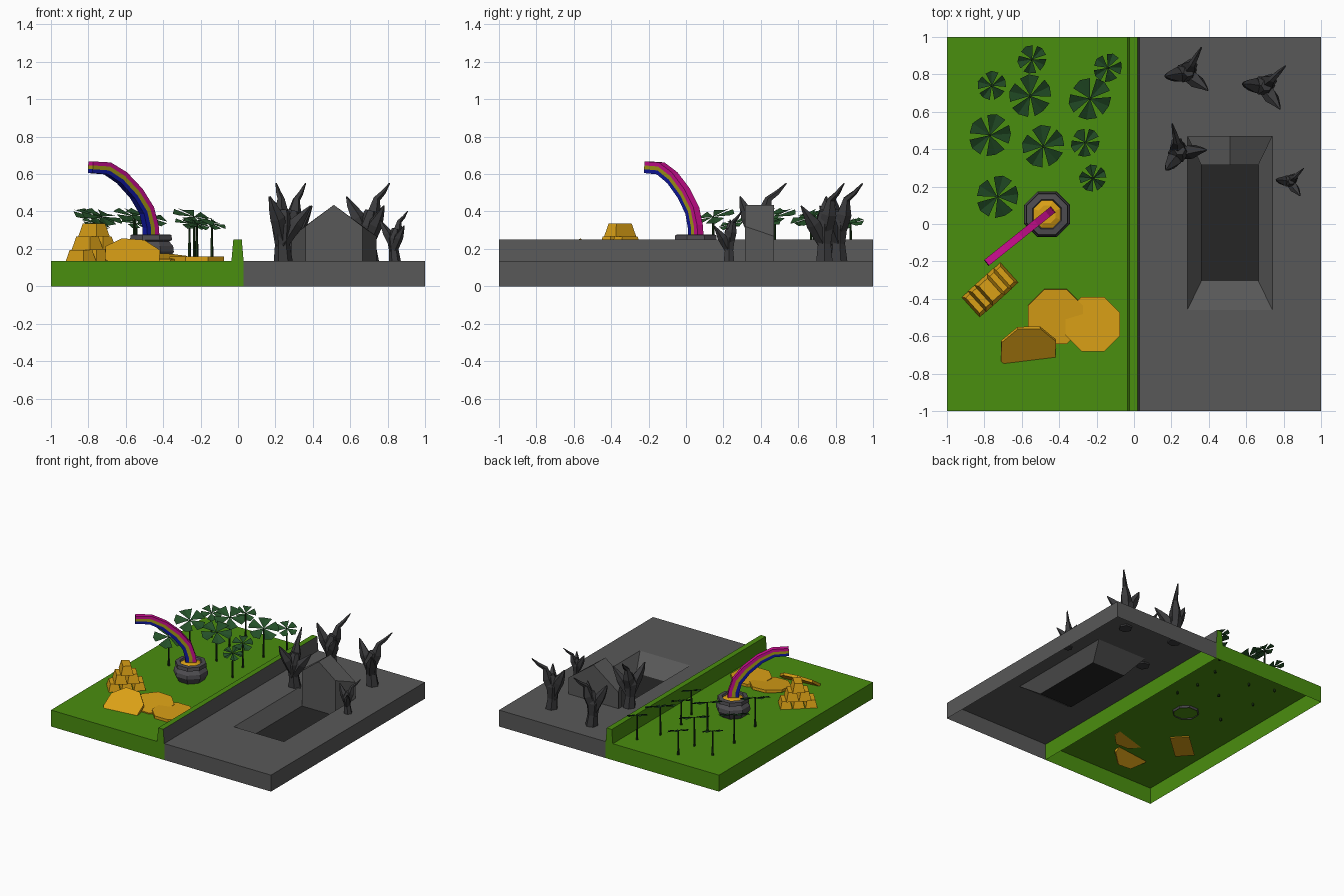
import bpy, bmesh, math
from mathutils import Vector, Matrix

if "Cube" in bpy.data.objects:
    bpy.data.objects.remove(bpy.data.objects["Cube"])

G = 0.135    # ground level
PIT = 0.03   # pit floor level


def mat(name, rgb):
    m = bpy.data.materials.new(name)
    lin = [(c / 255 / 12.92 if c < 11 else ((c / 255 + 0.055) / 1.055) ** 2.4) for c in rgb]
    m.diffuse_color = (*lin, 1)
    m.use_nodes = True
    m.node_tree.nodes["Principled BSDF"].inputs["Base Color"].default_value = m.diffuse_color
    return m


GREEN = mat("grass", (74, 142, 15))
GREY = mat("stone", (88, 88, 88))
BLACK = mat("pit_dark", (38, 38, 38))
WOOD = mat("dead_wood", (58, 58, 60))
LEAF = mat("leaf", (36, 80, 40))
STEM = mat("stem", (24, 48, 18))
IRON = mat("iron", (78, 76, 80))
GOLD = mat("gold", (218, 160, 22))
MAGENTA = mat("magenta", (205, 14, 145))
YELLOW = mat("yellow", (170, 158, 22))
BLUE = mat("blue", (16, 24, 165))


def make(name, verts, faces, material, extra=None, recalc=True):
    me = bpy.data.meshes.new(name)
    me.from_pydata([tuple(v) for v in verts], [], faces)
    bm = bmesh.new()
    bm.from_mesh(me)
    if recalc:
        bmesh.ops.recalc_face_normals(bm, faces=bm.faces)
    bm.to_mesh(me)
    bm.free()
    me.materials.append(material)
    if extra:
        me.materials.append(extra[0])
        me.polygons[extra[1]].material_index = 1
    ob = bpy.data.objects.new(name, me)
    bpy.context.collection.objects.link(ob)
    return ob


def loft(rings, cap_start=True, cap_end=True):
    """Skin a list of equal-length closed rings."""
    n = len(rings[0])
    verts = [v for r in rings for v in r]
    faces = [(k * n + i, k * n + (i + 1) % n, (k + 1) * n + (i + 1) % n, (k + 1) * n + i)
             for k in range(len(rings) - 1) for i in range(n)]
    if cap_start:
        faces.append(tuple(range(n)))
    if cap_end:
        faces.append(tuple(range(len(verts) - n, len(verts))))
    return verts, faces


def ring(c, r, n, axis=(0, 0, 1), turn=0.0):
    q = Vector((0, 0, 1)).rotation_difference(Vector(axis).normalized())
    return [Vector(c) + q @ Vector((r * math.cos(turn + 2 * math.pi * i / n),
                                    r * math.sin(turn + 2 * math.pi * i / n), 0)) for i in range(n)]


def rect(x0, x1, y0, y1, z):
    return [(x0, y0, z), (x1, y0, z), (x1, y1, z), (x0, y1, z)]


# Green land with the dividing wall, open underneath
prof = [(-1, 0), (-1, G), (-.035, G), (-.025, .25), (.02, .25), (.03, G), (.03, 0)]
v = [(x, y, z) for y in (-1, 1) for x, z in prof]
f = [(i, i + 1, i + 8, i + 7) for i in range(6)]
f += [(0, 1, 2, 5, 6), (2, 3, 4, 5), (7, 8, 9, 12, 13), (9, 10, 11, 12)]
make("green_land", v, f, GREEN, (GREY, 4))

# Grey land with sloped pit, open underneath
v = (rect(.03, 1, -1, 1, 0) + rect(.03, 1, -1, 1, G)
     + rect(.285, .74, -.46, .47, G) + rect(.36, .665, -.305, .315, PIT))
f = [(k * 4 + i, k * 4 + (i + 1) % 4, k * 4 + 4 + (i + 1) % 4, k * 4 + 4 + i)
     for k in range(3) for i in range(4) if not (k == 0 and i == 3)]
make("grey_land", v, f, GREY)
make("pit_floor", rect(.36, .665, -.305, .315, PIT), [(0, 1, 2, 3)], BLACK, recalc=False)

# Gabled headstone, wider at the back
front = [(.36, .315, PIT), (.36, .315, .32), (.5125, .315, .435), (.665, .315, .32), (.665, .315, PIT)]
back = [(.285, .47, G), (.285, .47, .268), (.5125, .47, .435), (.74, .47, .268), (.74, .47, G)]
make("headstone", *loft([front, back]), GREY)


# Dead trees: a trunk with three crooked pointed branches
def dead_tree(name, x, y, turn, s):
    paths = [
        (6, [((.015, 0, -.015), .052), ((.005, 0, .09), .04), ((0, 0, .19), .055), ((.02, 0, .27), .03)]),
        (5, [((0, 0, .11), .035), ((-.05, 0, .23), .042), ((-.09, .008, .30), .022), ((-.11, .01, .345), .004)]),
        (5, [((0, 0, .08), .035), ((.045, -.06, .20), .04), ((.075, -.10, .26), .018), ((.09, -.125, .295), .004)]),
        (5, [((0, 0, .13), .04), ((.035, .025, .25), .042), ((.05, .035, .33), .02),
             ((.085, .07, .365), .014), ((.12, .105, .415), .004)]),
    ]
    verts, faces = [], []
    for n, pts in paths:
        rings = []
        for i, (p, r) in enumerate(pts):
            a = Vector(pts[max(i - 1, 0)][0])
            b = Vector(pts[min(i + 1, len(pts) - 1)][0])
            rings.append(ring(p, r, n, b - a if i else (0, 0, 1)))
        vv, ff = loft(rings)
        faces += [tuple(i + len(verts) for i in q) for q in ff]
        verts += vv
    ob = make(name, verts, faces, WOOD)
    ob.matrix_world = (Matrix.Translation((x, y, G)) @ Matrix.Rotation(math.radians(turn), 4, 'Z')
                       @ Matrix.Scale(s, 4))


for i, t in enumerate([(.274, .81, 16, 1), (.69, .74, 0, 1), (.235, .38, 60, 1), (.83, .23, 0, .64)]):
    dead_tree(f"dead_tree_{i + 1}", *t)

# Clover plants: thin stem and five wedge leaves tilted to the front right
tilt = Matrix.Rotation(math.radians(22), 3, Vector((.7, .7, 0)).normalized())
clovers = [(-.76, .74, .08), (-.545, .88, .08), (-.14, .835, .08), (-.555, .685, .118), (-.235, .67, .118),
           (-.77, .475, .118), (-.485, .415, .118), (-.26, .435, .08), (-.73, .145, .118), (-.22, .245, .075)]
for k, (x, y, r) in enumerate(clovers):
    c = Vector((x, y, .372 if r > .1 else .335))
    make(f"clover_stem_{k + 1}", *loft([ring((x, y, G - .02), .009, 5), ring(c, .006, 5)]), STEM)
    verts, faces = [], []
    for i in range(5):
        a = math.radians(72 * i + 20 + 25 * k)
        pts = [(0, 0, 0)] + [(rr * math.cos(a + d), rr * math.sin(a + d), z)
                             for rr, d, z in ((r * .98, -.47, .004), (r, 0, -.008), (r * .98, .47, .004))]
        n = len(verts)
        verts += [c + tilt @ Vector(p) for p in pts]
        faces += [(n, n + 1, n + 2), (n, n + 2, n + 3)]
    make(f"clover_leaves_{k + 1}", verts, faces, LEAF, recalc=False)

# Pot with gold inside
px, py = -.465, .052
pot = [(.095, .12), (.132, .185), (.128, .215), (.105, .24), (.122, .247), (.118, .275), (.085, .278), (.075, .255)]
make("pot", *loft([ring((px, py, z), r, 8, turn=math.pi / 8) for r, z in pot], False, False), IRON)
make("pot_gold", *loft([ring((px, py, .262), .082, 8, turn=math.pi / 8),
                        ring((px, py, .276), .05, 8, turn=math.pi / 8)], False), GOLD)

# Rainbow: three bands swept along one bent path
u = Vector((-.78, -.626, 0))
side = Vector((-.626, .78, 0)) * .02
path = [(0, .262), (.004, .32), (.03, .405), (.10, .495), (.20, .58), (.30, .63), (.415, .636)]
bands = [("rainbow_outer", MAGENTA, .012, .037), ("rainbow_middle", YELLOW, -.012, .012),
         ("rainbow_inner", BLUE, -.036, -.012)]
for name, m, lo, hi in bands:
    rings = []
    for i, (s, z) in enumerate(path):
        a, b = path[max(i - 1, 0)], path[min(i + 1, len(path) - 1)]
        d = Vector((b[0] - a[0], b[1] - a[1])).normalized()
        nrm = -u * d.y + Vector((0, 0, d.x))
        p = Vector((px, py, z)) + u * s
        k = 1.15 - .3 * i / 6
        rings.append([p + nrm * lo * k - side, p + nrm * hi * k - side,
                      p + nrm * hi * k + side, p + nrm * lo * k + side])
    make(name, *loft(rings), m)

# Gold bars stacked three, two, one
w, h, n = .094, .07, 0
for row in range(3):
    for j in range(3 - row):
        n += 1
        cx = (j - (2 - row) / 2) * w
        z = .125 + row * h
        ob = make(f"gold_bar_{n}", *loft([rect(cx - w / 2, cx + w / 2, -.074, .074, z),
                                          rect(cx - w * .33, cx + w * .33, -.055, .055, z + h)]), GOLD)
        ob.location = (-.77, -.352, 0)
        ob.rotation_euler.z = math.radians(42)

# Octagonal coins: half buried, leaning and flat
coins = [("coin_buried", (-.565, -.675, .16), (.07, -.57, .82)),
         ("coin_leaning", (-.42, -.495, .15), (.03, -.1, 1)),
         ("coin_flat", (-.22, -.535, .147), (0, 0, 1))]
for name, c, axis in coins:
    ax = Vector(axis).normalized() * .011
    make(name, *loft([ring(Vector(c) - ax, .158, 8, axis, math.pi / 8),
                      ring(Vector(c) + ax, .158, 8, axis, math.pi / 8)]), GOLD)
